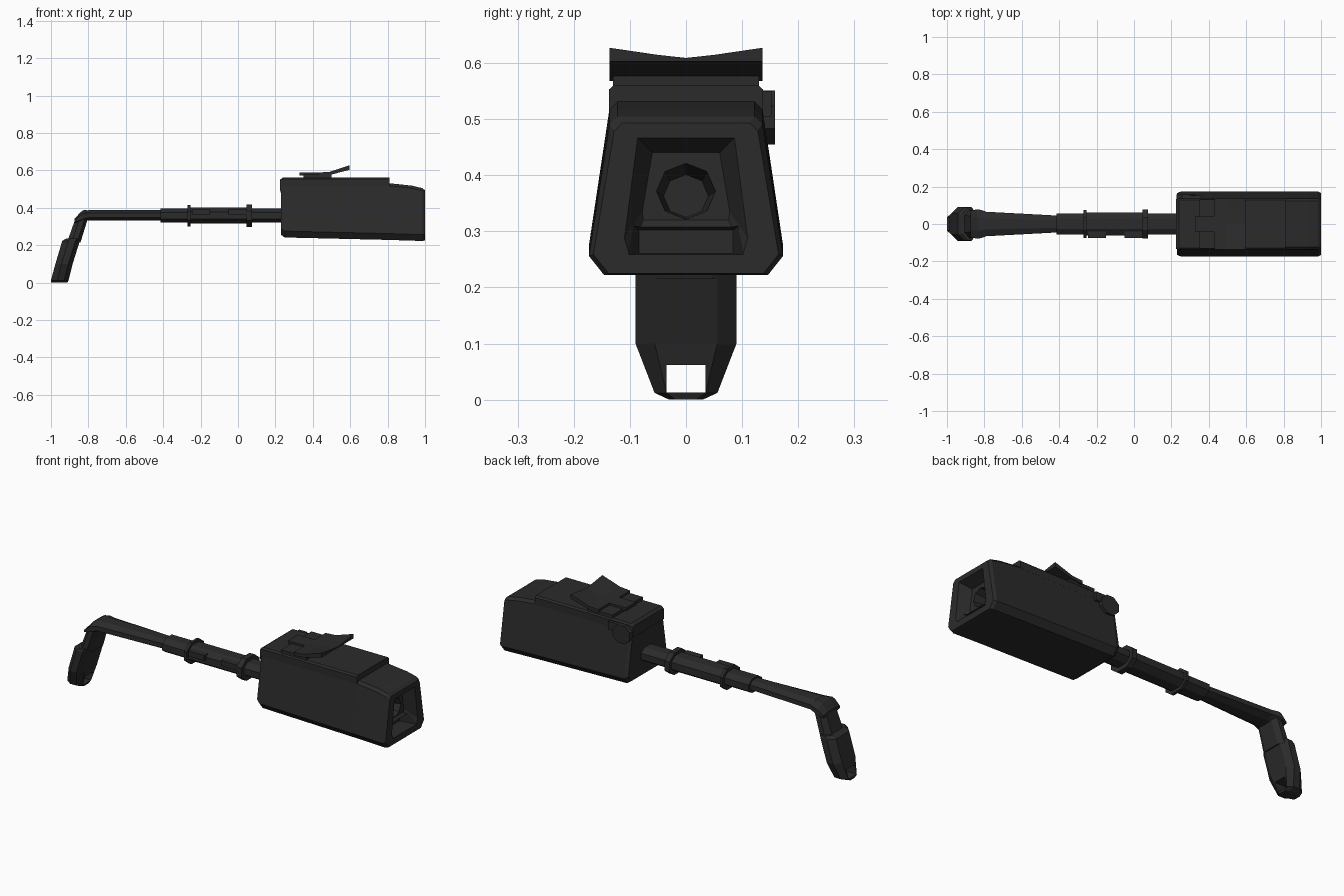
import bpy, bmesh, math

if "Cube" in bpy.data.objects:
    bpy.data.objects.remove(bpy.data.objects["Cube"])

mat = bpy.data.materials.new("charcoal black")
mat.diffuse_color = (0.024, 0.024, 0.024, 1)
mat.use_nodes = True
mat.node_tree.nodes["Principled BSDF"].inputs["Base Color"].default_value = mat.diffuse_color


def loft(name, rings):
    """Skin equal-sized rings of points and cap both ends."""
    bm = bmesh.new()
    vs = [[bm.verts.new(p) for p in r] for r in rings]
    n = len(rings[0])
    for a, b in zip(vs, vs[1:]):
        for i in range(n):
            j = (i + 1) % n
            bm.faces.new((a[i], a[j], b[j], b[i]))
    bm.faces.new(vs[0])
    bm.faces.new(vs[-1])
    bmesh.ops.recalc_face_normals(bm, faces=bm.faces)
    me = bpy.data.meshes.new(name)
    bm.to_mesh(me)
    bm.free()
    me.materials.append(mat)
    ob = bpy.data.objects.new(name, me)
    bpy.context.collection.objects.link(ob)
    return ob


def mirrored(half):
    """Close a right-hand half outline by mirroring it across y = 0."""
    return half + [(-y, z) for y, z in reversed(half)]


def at_x(x, yz):
    return [(x, y, z) for y, z in yz]


def octagon(hy, z0, z1, c=0.45):
    m, h = (z0 + z1) / 2, (z1 - z0) / 2
    return mirrored([(hy * c, z1), (hy, m + h * c), (hy, m - h * c), (hy * c, z0)])


def leg_ring(cx, z, hx, hy):
    return [(cx + x, y, z) for x, y in
            mirrored_xy(hx, hy)]


def mirrored_xy(hx, hy):
    q = [(hx, hy * .62), (hx * .5, hy), (-hx * .3, hy), (-hx, hy * .62)]
    return q + [(x, -y) for x, y in reversed(q)]


def box(name, x0, x1, y0, y1, z0, z1):
    sq = [(y0, z0), (y1, z0), (y1, z1), (y0, z1)]
    return loft(name, [at_x(x0, sq), at_x(x1, sq)])


def cut(ob, cutter):
    cutter.hide_render = True
    m = ob.modifiers.new("cut", 'BOOLEAN')
    m.operation, m.solver, m.object = 'DIFFERENCE', 'EXACT', cutter
    bpy.context.view_layer.objects.active = ob
    bpy.ops.object.modifier_apply(modifier=m.name)
    bpy.data.objects.remove(cutter)


# Main housing: trapezoid section with chamfered edges
def shell(zt, zb, d=0.0):
    return mirrored([(0.122 - d, zt), (0.136 - d, zt - 0.014),
                     (0.173 - d, zb + 0.034), (0.146 - d, zb)])


housing = loft("housing", [at_x(0.23, shell(0.525, 0.255, 0.008)), at_x(0.25, shell(0.535, 0.241)),
                           at_x(0.80, shell(0.532, 0.228)), at_x(0.93, shell(0.518, 0.224)),
                           at_x(0.985, shell(0.505, 0.222)), at_x(1.0, shell(0.493, 0.225, 0.008))])

# Front opening: tapered recess, lower slot and deep eight-sided bore
cut(housing, loft("recess_cutter", [
    at_x(1.004, mirrored([(0.088, 0.468), (0.112, 0.285), (0.104, 0.258)])),
    at_x(0.94, mirrored([(0.06, 0.44), (0.078, 0.335), (0.076, 0.32)]))]))
cut(housing, loft("slot_cutter", [
    at_x(1.01, mirrored([(0.10, 0.315), (0.104, 0.258)])),
    at_x(0.91, mirrored([(0.084, 0.302), (0.084, 0.26)]))]))


def ring8(r, cz):
    return [(r * math.sin(k * math.pi / 4), cz + r * .95 * math.cos(k * math.pi / 4)) for k in range(8)]


cut(housing, loft("bore_cutter", [at_x(0.96, ring8(0.055, 0.373)), at_x(0.84, ring8(0.04, 0.363))]))

# Raised lid on the housing
lid = mirrored([(0.128, 0.561), (0.137, 0.553), (0.137, 0.515)])
loft("lid", [at_x(0.225, mirrored([(0.124, 0.55), (0.133, 0.545), (0.134, 0.49)])),
             at_x(0.24, lid), at_x(0.81, lid)])

# Sight: narrow tab, base and rising plate with a shallow V front edge
box("sight_tab", 0.33, 0.46, -0.042, 0.042, 0.572, 0.588)
box("sight_base", 0.35, 0.50, -0.13, 0.13, 0.555, 0.577)


def vee(z0, z1, dip):
    return [(-.136, z0), (.136, z0), (.136, z1), (.05, z1 - dip * .7),
            (0, z1 - dip), (-.05, z1 - dip * .7), (-.136, z1)]


loft("sight_plate", [at_x(0.43, vee(0.568, 0.588, 0)), at_x(0.49, vee(0.575, 0.592, 0.002)),
                     at_x(0.597, vee(0.603, 0.627, 0.018))])

# Side latch on the back: eight-sided plate with a strap
disc = [(0.278 + 0.056 * math.cos((k + .5) * math.pi / 4), 0.503 + 0.052 * math.sin((k + .5) * math.pi / 4))
        for k in range(8)]
loft("latch_plate", [[(x, y, z) for x, z in disc] for y in (0.125, 0.159)])
box("latch_strap", 0.27, 0.36, 0.125, 0.152, 0.505, 0.55)

# Main tube, with collars
loft("tube", [at_x(x, octagon(0.057, 0.32, 0.396)) for x in (-0.415, 0.26)])
loft("grip_sleeve", [at_x(x, octagon(0.061, 0.316, 0.4)) for x in (-0.26, 0.06)])
loft("rear_collar", [at_x(x, octagon(0.075, 0.3, 0.414)) for x in (-0.27, -0.255)])
loft("front_collar", [at_x(x, octagon(0.077, 0.298, 0.416)) for x in (0.045, 0.075)])
for i, x in enumerate((-0.245, -0.05)):
    box("side_block_%d" % (i + 1), x, x + 0.095, -0.075, -0.03, 0.362, 0.391)

# Rear bar, widening into the elbow
loft("rear_bar", [at_x(-0.41, octagon(0.045, 0.332, 0.387)), at_x(-0.80, octagon(0.066, 0.332, 0.387))])
loft("elbow", [at_x(-0.79, octagon(0.066, 0.335, 0.386)), at_x(-0.825, octagon(0.077, 0.325, 0.387)),
               at_x(-0.84, octagon(0.078, 0.318, 0.378)), at_x(-0.873, octagon(0.072, 0.318, 0.342))])

# Slanted leg and its wider end sleeve with a through hole
loft("upper_leg", [leg_ring(-0.835, 0.345, 0.033, 0.068), leg_ring(-0.878, 0.215, 0.036, 0.075)])
sleeve = loft("end_sleeve", [leg_ring(-0.882, 0.236, 0.036, 0.086), leg_ring(-0.893, 0.222, 0.047, 0.09),
                             leg_ring(-0.93, 0.10, 0.046, 0.09), leg_ring(-0.953, 0.012, 0.047, 0.056),
                             leg_ring(-0.955, 0.0, 0.044, 0.03)])
cut(sleeve, box("hole_cutter", -1.1, -0.85, -0.035, 0.035, 0.013, 0.062))
